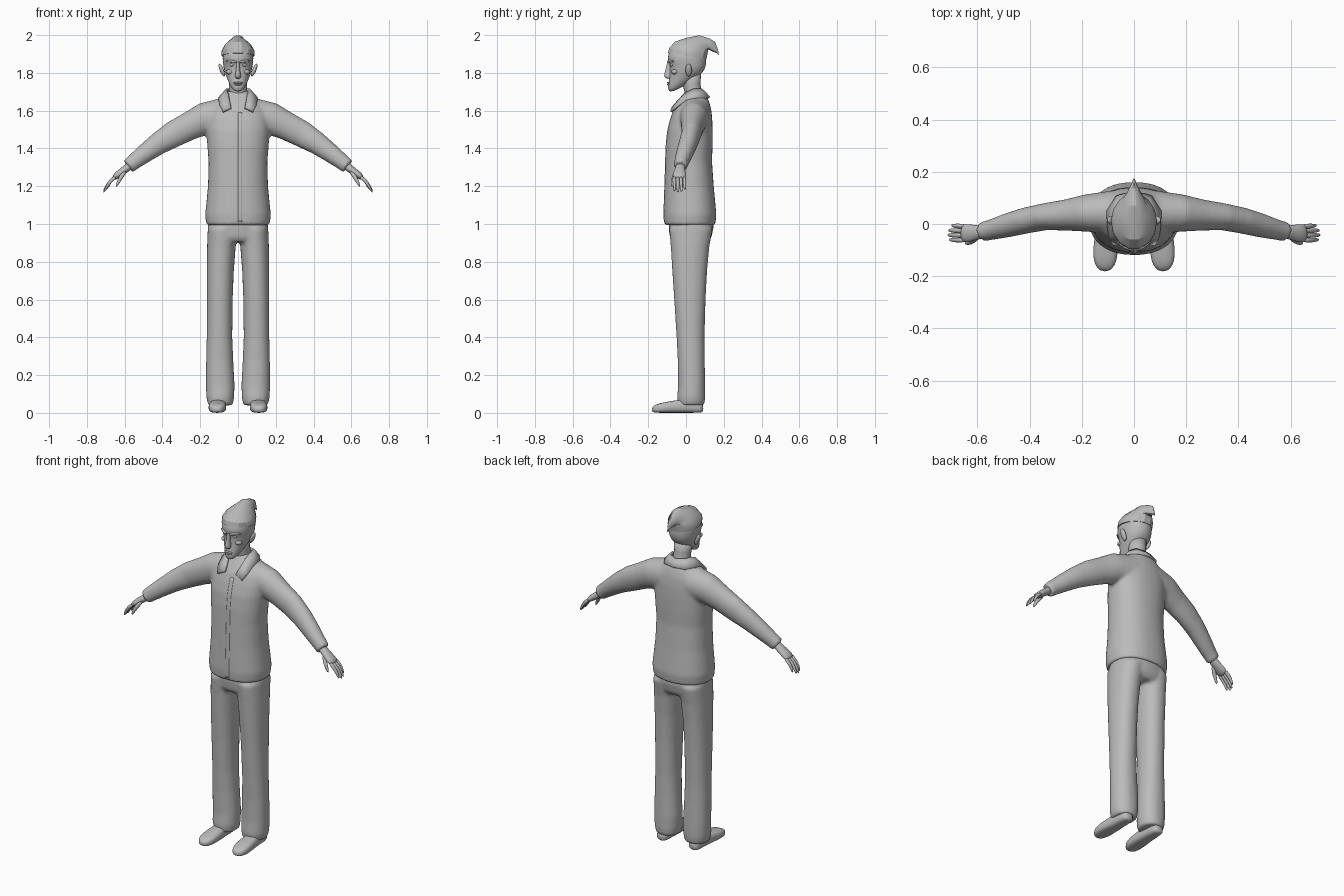
import bpy, bmesh, math
from mathutils import Vector, Matrix

if "Cube" in bpy.data.objects:
    bpy.data.objects.remove(bpy.data.objects["Cube"])

grey = bpy.data.materials.new("plain grey")
grey.diffuse_color = (0.5, 0.5, 0.5, 1)
grey.use_nodes = True
grey.node_tree.nodes["Principled BSDF"].inputs["Base Color"].default_value = grey.diffuse_color


def ring(c, u, v, n, e):
    """Closed superellipse cross-section around c with half-axes u and v."""
    pts = []
    for i in range(n):
        a = 2 * math.pi * i / n
        k, s = math.cos(a), math.sin(a)
        pts.append(Vector(c) + Vector(u) * math.copysign(abs(k) ** e, k)
                   + Vector(v) * math.copysign(abs(s) ** e, s))
    return pts


def section(z, yf, yb, hw, zb=None, x=0):
    """Body section from front (yf, z) to back (yb, zb)."""
    zb = z if zb is None else zb
    return ((x, (yf + yb) / 2, (z + zb) / 2), (hw, 0, 0), (0, (yb - yf) / 2, (zb - z) / 2))


def path_sections(path):
    """Sections along a path of (x, y, z, radius, y radius)."""
    out = []
    for i, (x, y, z, r1, r2) in enumerate(path):
        a, b = path[max(i - 1, 0)], path[min(i + 1, len(path) - 1)]
        d = (Vector(b[:3]) - Vector(a[:3])).normalized()
        v = (Vector((0, 1, 0)) - d * d.y).normalized()
        out.append(((x, y, z), v.cross(d) * r1, v * r2))
    return out


def flip(sections):
    m = Matrix.Diagonal((-1, 1, 1))
    return [tuple(m @ Vector(p) for p in s) for s in sections]


def loft(bm, sections, n=16, e=1.0):
    rows = [[bm.verts.new(p) for p in ring(*s, n, e)] for s in sections]
    for a, b in zip(rows, rows[1:]):
        for i in range(n):
            bm.faces.new((a[i], a[(i + 1) % n], b[(i + 1) % n], b[i]))
    bm.faces.new(rows[0][::-1])
    bm.faces.new(rows[-1])


def finish(name, bm, mirror=False, subsurf=0, voxel=0, smooth=True):
    bmesh.ops.recalc_face_normals(bm, faces=bm.faces[:])
    me = bpy.data.meshes.new(name)
    bm.to_mesh(me)
    bm.free()
    me.materials.append(grey)
    if smooth:
        me.shade_smooth()
    ob = bpy.data.objects.new(name, me)
    bpy.context.collection.objects.link(ob)
    if mirror:
        ob.modifiers.new("mirror", 'MIRROR')
    if subsurf:
        ob.modifiers.new("subdivision", 'SUBSURF').levels = subsurf
        ob.modifiers["subdivision"].render_levels = subsurf
    if voxel:
        m = ob.modifiers.new("blend", 'REMESH')
        m.mode, m.voxel_size, m.use_smooth_shade = 'VOXEL', voxel, True
        m = ob.modifiers.new("relax", 'SMOOTH')
        m.factor, m.iterations = 0.5, 8
    return ob


def blob(name, loc, size, rot=0, mirror=True):
    bm = bmesh.new()
    mat = Matrix.Translation(loc) @ Matrix.Rotation(rot, 4, 'Y') @ Matrix.Diagonal((*size, 1))
    bmesh.ops.create_uvsphere(bm, u_segments=16, v_segments=10, radius=1, matrix=mat)
    return finish(name, bm, mirror)


# Jacket: body and both sleeves blended into one skin
bm = bmesh.new()
loft(bm, [section(*s) for s in (
    (0.995, -.115, .155, .168), (1.05, -.119, .161, .174), (1.2, -.114, .147, .159),
    (1.33, -.11, .138, .156), (1.42, -.107, .141, .163), (1.5, -.098, .141, .168),
    (1.56, -.082, .139, .166), (1.61, -.064, .133, .15), (1.65, -.038, .122, .115),
    (1.69, -.01, .103, .068), (1.705, 0, .09, .055))], 32, 0.88)
sleeve = path_sections([
    (.07, .045, 1.575, .095, .085), (.18, .042, 1.556, .086, .072), (.26, .034, 1.517, .075, .06),
    (.34, .028, 1.476, .071, .052), (.42, .012, 1.427, .06, .05), (.487, -.006, 1.378, .051, .046),
    (.55, -.023, 1.33, .043, .039), (.582, -.03, 1.305, .04, .037)])
loft(bm, sleeve, 24)
loft(bm, flip(sleeve), 24)
jacket = finish("jacket", bm, voxel=0.009)

# Front closure strip laid on the jacket
bm = bmesh.new()
bmesh.ops.create_grid(bm, x_segments=3, y_segments=40, size=1, matrix=Matrix.Translation(
    (.011, -.4, 1.3)) @ Matrix.Rotation(math.pi / 2, 4, 'X') @ Matrix.Diagonal((.011, .29, 1, 1)))
strip = finish("jacket_closure", bm)
wrap = strip.modifiers.new("lay on jacket", 'SHRINKWRAP')
wrap.target, wrap.wrap_method, wrap.wrap_mode = jacket, 'PROJECT', 'ABOVE_SURFACE'
wrap.use_project_y, wrap.offset = True, 0.001
strip.modifiers.new("thickness", 'SOLIDIFY').thickness = 0.004

# Folded collar, from the nape round to the front tips
bm = bmesh.new()
inner = [(0, .09, 1.705), (.045, .075, 1.712), (.058, .04, 1.712), (.052, -.005, 1.69),
         (.042, -.045, 1.645), (.036, -.07, 1.615)]
outer = [(0, .122, 1.668), (.065, .105, 1.665), (.1, .05, 1.665), (.1, .0, 1.655),
         (.095, -.045, 1.625), (.08, -.078, 1.594)]
a, b = ([bm.verts.new(p) for p in row] for row in (inner, outer))
for i in range(5):
    bm.faces.new((a[i], a[i + 1], b[i + 1], b[i]))
collar = finish("collar", bm, mirror=True)
m = collar.modifiers.new("thickness", 'SOLIDIFY')
m.thickness, m.offset = 0.014, 0

# Trousers: hips and two legs blended
bm = bmesh.new()
loft(bm, [section(*s) for s in ((1.06, -.09, .14, .15), (.98, -.092, .146, .16),
                                (.93, -.086, .135, .162), (.905, -.07, .115, .15))], 32, 0.88)
leg = [section(z, yf, yb, (x1 - x0) / 2, x=(x0 + x1) / 2) for z, yf, yb, x0, x1 in (
    (.98, -.09, .142, .0, .16), (.88, -.081, .124, .012, .164), (.75, -.073, .112, .022, .165),
    (.6, -.063, .104, .028, .165), (.4, -.05, .098, .03, .166), (.28, -.044, .099, .025, .169),
    (.15, -.042, .102, .018, .17), (.08, -.047, .102, .02, .168), (.04, -.042, .097, .028, .158))]
loft(bm, leg, 24, 0.92)
loft(bm, flip(leg), 24, 0.92)
finish("trousers", bm, voxel=0.009)

# Shoes
bm = bmesh.new()
loft(bm, [((x, y, (z0 + z1) / 2), (hw, 0, 0), (0, 0, (z1 - z0) / 2)) for y, x, hw, z0, z1 in (
    (.092, .105, .022, .004, .045), (.075, .105, .036, 0, .06), (0, .105, .04, 0, .075),
    (-.06, .107, .046, 0, .066), (-.12, .11, .049, 0, .056), (-.16, .111, .039, 0, .046),
    (-.182, .111, .016, .005, .03))], 16, 0.7)
finish("shoes", bm, mirror=True, subsurf=1)

# Hands: palm, four fingers and thumb
bm = bmesh.new()
loft(bm, path_sections([(.56, -.028, 1.318, .024, .026), (.6, -.032, 1.287, .02, .027),
                        (.635, -.036, 1.262, .019, .037), (.662, -.036, 1.24, .014, .035)]))
for i in range(4):
    y, short = -.062 + .018 * i, (.006, 0, .003, .014)[i]
    loft(bm, path_sections([(.645, y, 1.253, .011, .010), (.675, y, 1.228, .011, .010),
                            (.698 - short, y + .001, 1.198 + short, .009, .009),
                            (.713 - short, y + .002, 1.165 + short, .005, .006)]), 8)
loft(bm, path_sections([(.595, -.045, 1.285, .013, .013), (.618, -.066, 1.25, .012, .012),
                        (.635, -.073, 1.22, .010, .009), (.645, -.074, 1.197, .005, .005)]), 8)
finish("hands", bm, mirror=True, subsurf=1)

# Neck
bm = bmesh.new()
loft(bm, [section(1.63, .0, .1, .05), section(1.7, -.008, .085, .048),
          section(1.74, -.018, .076, .047), section(1.8, -.03, .08, .05)], 20)
finish("neck", bm)

# Head
bm = bmesh.new()
loft(bm, [section(*s) for s in (
    (1.698, -.082, -.045, .02, 1.712), (1.71, -.097, .0, .036, 1.737),
    (1.74, -.096, .05, .052, 1.77), (1.77, -.089, .077, .062, 1.79),
    (1.80, -.087, .096, .073, 1.81), (1.84, -.084, .107, .079, 1.84),
    (1.863, -.1, .109, .081, 1.86), (1.90, -.095, .109, .084, 1.88),
    (1.94, -.08, .1, .07, 1.92))], 20, 0.92)
finish("head", bm, subsurf=1)

# Nose
bm = bmesh.new()
loft(bm, [((0, y, z), (hw, 0, 0), (0, d, 0)) for z, y, hw, d in (
    (1.862, -.085, .009, .014), (1.83, -.088, .009, .018), (1.795, -.092, .014, .024),
    (1.78, -.092, .018, .026), (1.768, -.088, .012, .016))], 12)
finish("nose", bm, subsurf=1)

# Brows
bm = bmesh.new()
loft(bm, path_sections([(.006, -.098, 1.856, .006, .007), (.035, -.091, 1.864, .008, .008),
                        (.066, -.062, 1.862, .005, .006)]), 8)
finish("brows", bm, mirror=True, subsurf=1)

# Eyes, ears, cheeks and mouth
blob("eyes", (.031, -.072, 1.843), (.014, .013, .010))
blob("ears", (.086, .014, 1.815), (.011, .017, .036), 0.38)
blob("cheeks", (.042, -.058, 1.805), (.022, .02, .014))
blob("upper_lip", (0, -.09, 1.748), (.026, .011, .005), mirror=False)
blob("lower_lip", (0, -.09, 1.738), (.021, .011, .005), mirror=False)

# Swept cap of hair ending in a bent point at the back
bm = bmesh.new()
loft(bm, [section(*s) for s in (
    (1.905, -.098, .112, .088, 1.875), (1.93, -.092, .116, .088, 1.90),
    (1.965, -.062, .12, .073, 1.92), (1.985, -.005, .122, .056, 1.922),
    (2.0, .07, .125, .037, 1.92), (1.982, .125, .142, .02, 1.912),
    (1.964, .155, .164, .008, 1.903), (1.92, .17, .174, .003, 1.895))], 14)
hair = finish("swept_hair", bm, smooth=False)
bpy.context.view_layer.objects.active = hair
hair.select_set(True)
bpy.ops.object.shade_smooth_by_angle(angle=math.radians(25))
